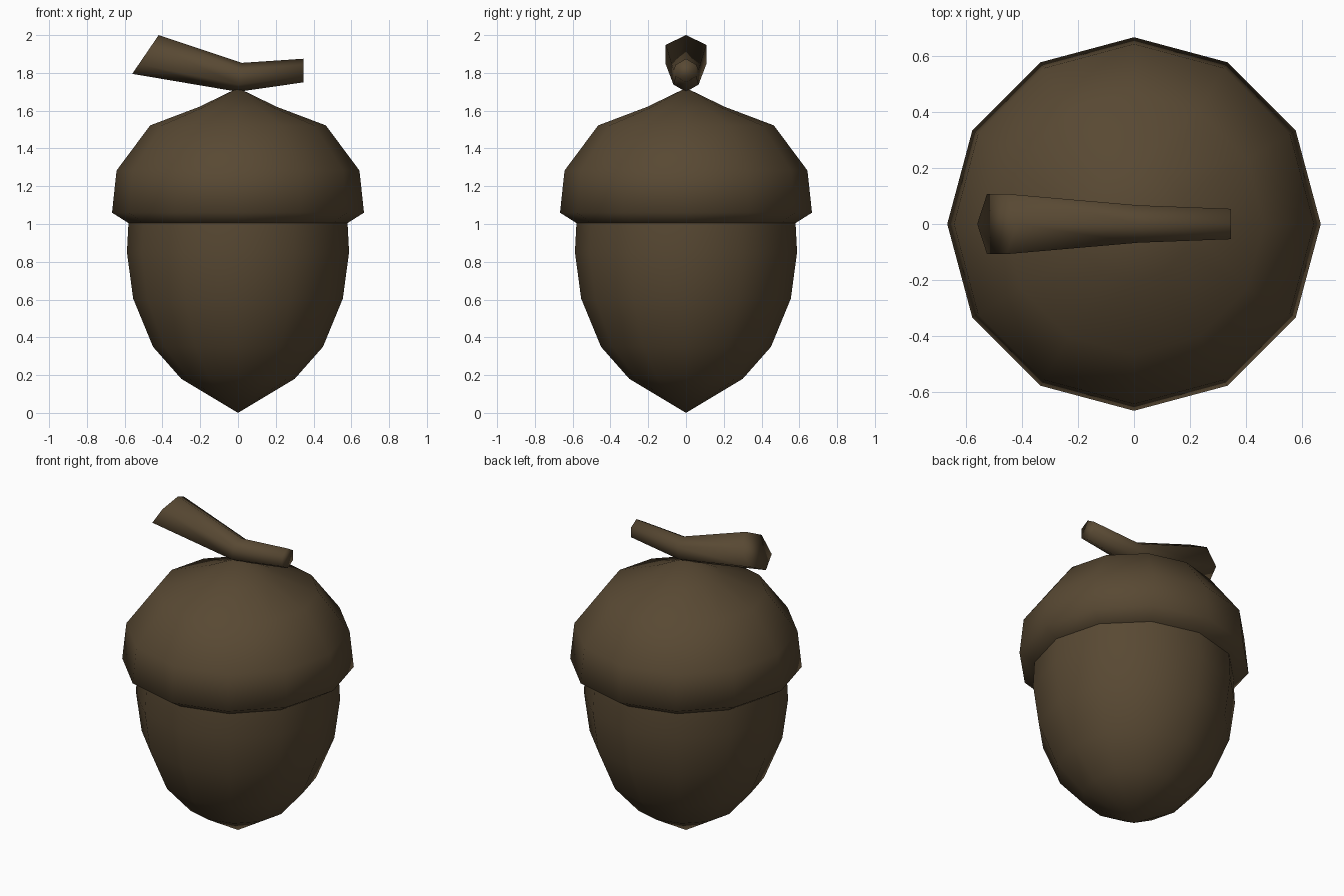
import bpy, math
from mathutils import Vector

if "Cube" in bpy.data.objects:
    bpy.data.objects.remove(bpy.data.objects["Cube"])

# One brown for the whole acorn
brown = bpy.data.materials.new("acorn_brown")
brown.diffuse_color = (0.098, 0.066, 0.033, 1)
brown.use_nodes = True
brown.node_tree.nodes["Principled BSDF"].inputs["Base Color"].default_value = brown.diffuse_color


def make_object(name, verts, faces):
    mesh = bpy.data.meshes.new(name)
    mesh.from_pydata(verts, [], faces)
    mesh.materials.append(brown)
    for poly in mesh.polygons:
        poly.use_smooth = True
    obj = bpy.data.objects.new(name, mesh)
    bpy.context.collection.objects.link(obj)
    return obj


def lathe(name, profile, sides=12):
    """Revolve (radius, z) points, listed from bottom to top; radius 0 is a tip."""
    verts, rings, faces = [], [], []
    for r, z in profile:
        n = 1 if r == 0 else sides
        rings.append([len(verts) + i % n for i in range(sides)])
        for i in range(n):
            a = 2 * math.pi * i / sides
            verts.append((r * math.cos(a), r * math.sin(a), z))
    for low, high in zip(rings, rings[1:]):
        for i in range(sides):
            j = (i + 1) % sides
            quad = (low[i], low[j], high[j], high[i])
            faces.append(list(dict.fromkeys(quad)))
    return make_object(name, verts, faces)


# Nut body with pointed base
lathe("nut", [(0, 0), (0.30, 0.18), (0.45, 0.35), (0.555, 0.605),
              (0.588, 0.85), (0.58, 1.005)])

# Cap with overhanging rim and peaked crown
lathe("cap", [(0.58, 1.005), (0.667, 1.06), (0.643, 1.283),
              (0.465, 1.522), (0.206, 1.62), (0, 1.72)])

# Bent stem: hexagonal rings given by their lowest and highest corner (x, z)
sections = [((-0.56, 1.795), (-0.42, 2.0)),
            ((0.0, 1.70), (0.02, 1.853)),
            ((0.347, 1.75), (0.347, 1.875))]
verts, faces = [], []
for (x0, z0), (x1, z1) in sections:
    low, high = Vector((x0, 0, z0)), Vector((x1, 0, z1))
    centre, up = (low + high) / 2, (high - low) / 2
    for i in range(6):
        a = math.pi * i / 3
        verts.append(centre + up * math.cos(a)
                     + Vector((0, up.length * math.sin(a), 0)))
for s in range(len(sections) - 1):
    for i in range(6):
        j = (i + 1) % 6
        faces.append((s * 6 + j, s * 6 + i, s * 6 + 6 + i, s * 6 + 6 + j))
faces.append(tuple(range(6)))
faces.append(tuple(reversed(range(12, 18))))
make_object("stem", verts, faces)

# Make every face point outward
import bmesh
for name in ("stem",):
    mesh = bpy.data.objects[name].data
    bm = bmesh.new()
    bm.from_mesh(mesh)
    bmesh.ops.recalc_face_normals(bm, faces=bm.faces)
    bm.to_mesh(mesh)
    bm.free()
